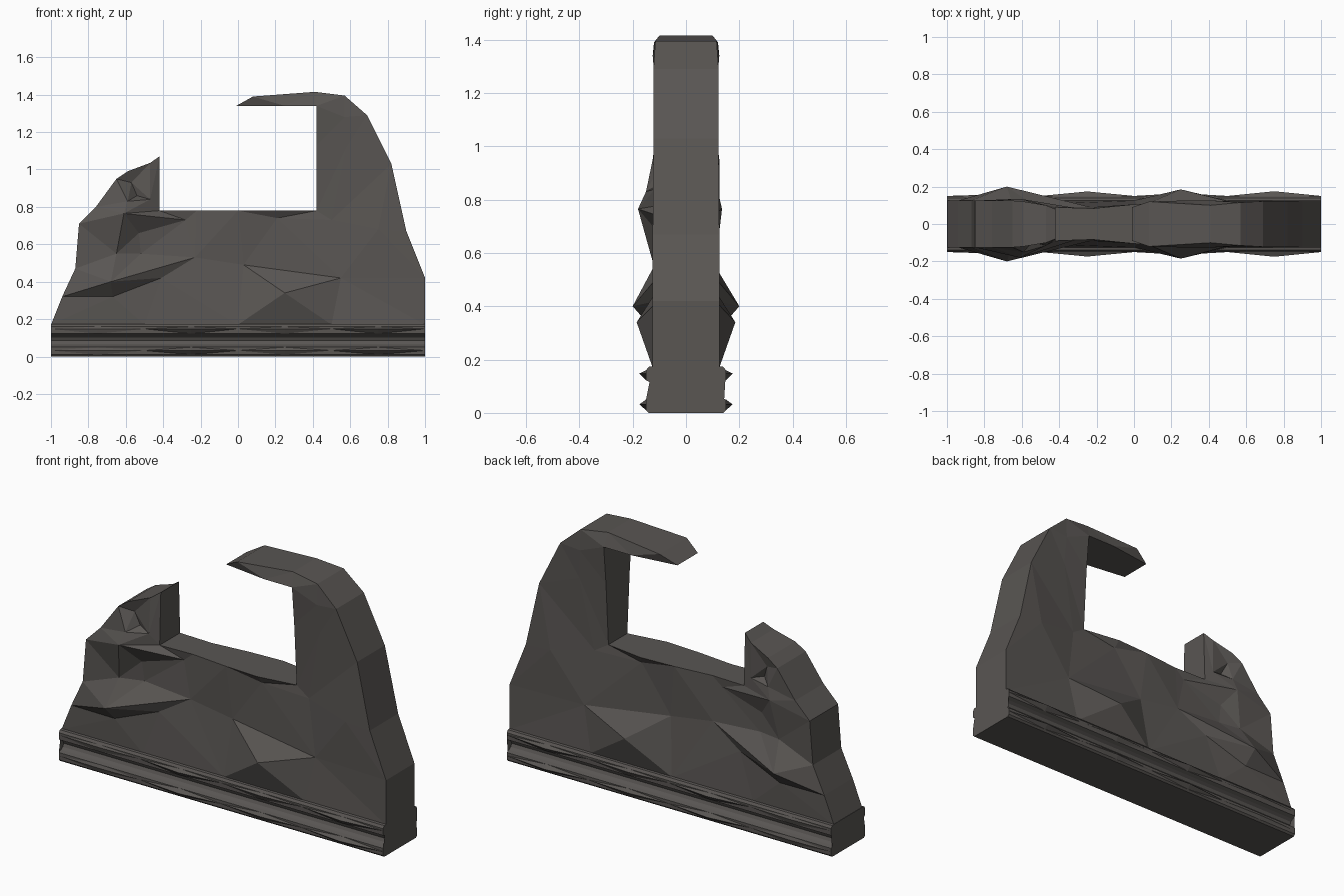
import bpy, bmesh
from mathutils import Vector
from mathutils.geometry import delaunay_2d_cdt

stone = bpy.data.materials.new("dark_stone")
stone.diffuse_color = (0.10, 0.092, 0.086, 1)


def finish(name, bm):
    bmesh.ops.triangulate(bm, faces=bm.faces)
    bmesh.ops.recalc_face_normals(bm, faces=bm.faces)
    mesh = bpy.data.meshes.new(name)
    bm.to_mesh(mesh)
    bm.free()
    mesh.materials.append(stone)
    obj = bpy.data.objects.new(name, mesh)
    bpy.context.collection.objects.link(obj)
    return obj


# Rock wall silhouette: x, z, half thickness of the rim
OUTLINE = [
    (-1, .17, .125), (-.5, .17, .125), (0, .17, .125), (.5, .17, .125), (1, .17, .125),
    (1, .42, .125), (.90, .67, .125), (.82, 1.03, .122), (.69, 1.29, .122),
    (.57, 1.395, .115), (.41, 1.415, .10), (.08, 1.39, .12), (-.01, 1.34, .09),
    (.25, 1.34, .125), (.42, 1.34, .125), (.42, 1.13, .105), (.42, .78, .083),
    (.2, .78, .115), (0, .78, .105), (-.22, .78, .083), (-.42, .78, .09),
    (-.42, 1.07, .08), (-.47, 1.035, .10), (-.59, .99, .12), (-.65, .95, .125),
    (-.76, .80, .125), (-.85, .71, .125), (-.87, .47, .125), (-.94, .32, .125)]

# Chiselled surface points: x, z, front depth, back depth
FACETS = [
    (-.68, .40, .20, .20), (-.67, .32, .13, .13), (-.41, .42, .11, .11),
    (-.53, .66, .09, .09), (-.61, .765, .18, .135), (-.28, .73, .075, .08),
    (-.65, .55, .12, .11), (-.52, .55, .08, .09), (-.57, .93, .095, .10),
    (-.59, .83, .15, .12), (-.54, .86, .09, .08), (-.47, .84, .115, .10),
    (-.23, .53, .09, .09), (.25, .34, .185, .185), (.03, .49, .09, .09),
    (.55, .42, .105, .11), (.21, .74, .09, .09), (.50, .73, .09, .09),
    (.58, 1.12, .11, .11), (.57, 1.28, .12, .12), (.75, .68, .125, .125)]

# Ridges and creases forced into the triangulation (facet indices)
RIDGES = [(0, 2), (1, 2), (0, 12), (13, 15), (14, 15), (13, 14), (4, 3), (3, 5),
          (6, 3), (7, 3), (8, 9), (9, 10), (8, 10), (12, 5), (12, 14), (4, 5)]

pts = [(x, z, d, d) for x, z, d in OUTLINE] + FACETS
n = len(OUTLINE)
rim = [(i, (i + 1) % n) for i in range(n)]
ridges = [(n + a, n + b) for a, b in RIDGES] + [(27, n), (28, n + 1), (26, n + 4)]
out = delaunay_2d_cdt([Vector(p[:2]) for p in pts], rim + ridges, [], 1, 1e-5)
tris, source = out[2], out[3]

bm = bmesh.new()
front = [bm.verts.new((x, -f, z)) for x, z, f, b in pts]
back = [bm.verts.new((x, b, z)) for x, z, f, b in pts]
for t in tris:
    ids = [source[i][0] for i in t]
    bm.faces.new([front[i] for i in ids])
    bm.faces.new([back[i] for i in reversed(ids)])
for i, j in rim:
    bm.faces.new((front[i], front[j], back[j], back[i]))
finish("rock_wall", bm)

# Moulded plinth: half profile y, z, bulge factor, mirrored to a closed section
HALF = [(.14, 0, 0), (.15, .01, 0), (.15, .032, 1), (.15, .05, 0), (.13, .058, 0),
        (.115, .068, 0), (.107, .085, 0), (.115, .102, 0), (.13, .112, 0),
        (.15, .122, 0), (.15, .148, 1), (.15, .16, 0), (.14, .173, 0), (.125, .175, 0)]
section = HALF + [(-y, z, b) for y, z, b in reversed(HALF)]
BULGE = [0, .008, 0, .024, 0, .015, 0, .025, 0]

bm = bmesh.new()
rings = []
for k, bulge in enumerate(BULGE):
    rings.append([bm.verts.new((-1 + k * .25, y + (bulge * b if y > 0 else -bulge * b), z))
                  for y, z, b in section])
m = len(section)
for r, s in zip(rings, rings[1:]):
    for i in range(m):
        j = (i + 1) % m
        bm.faces.new((r[i], r[j], s[j], s[i]))
bm.faces.new(rings[0])
bm.faces.new(rings[-1])
finish("moulded_plinth", bm)
